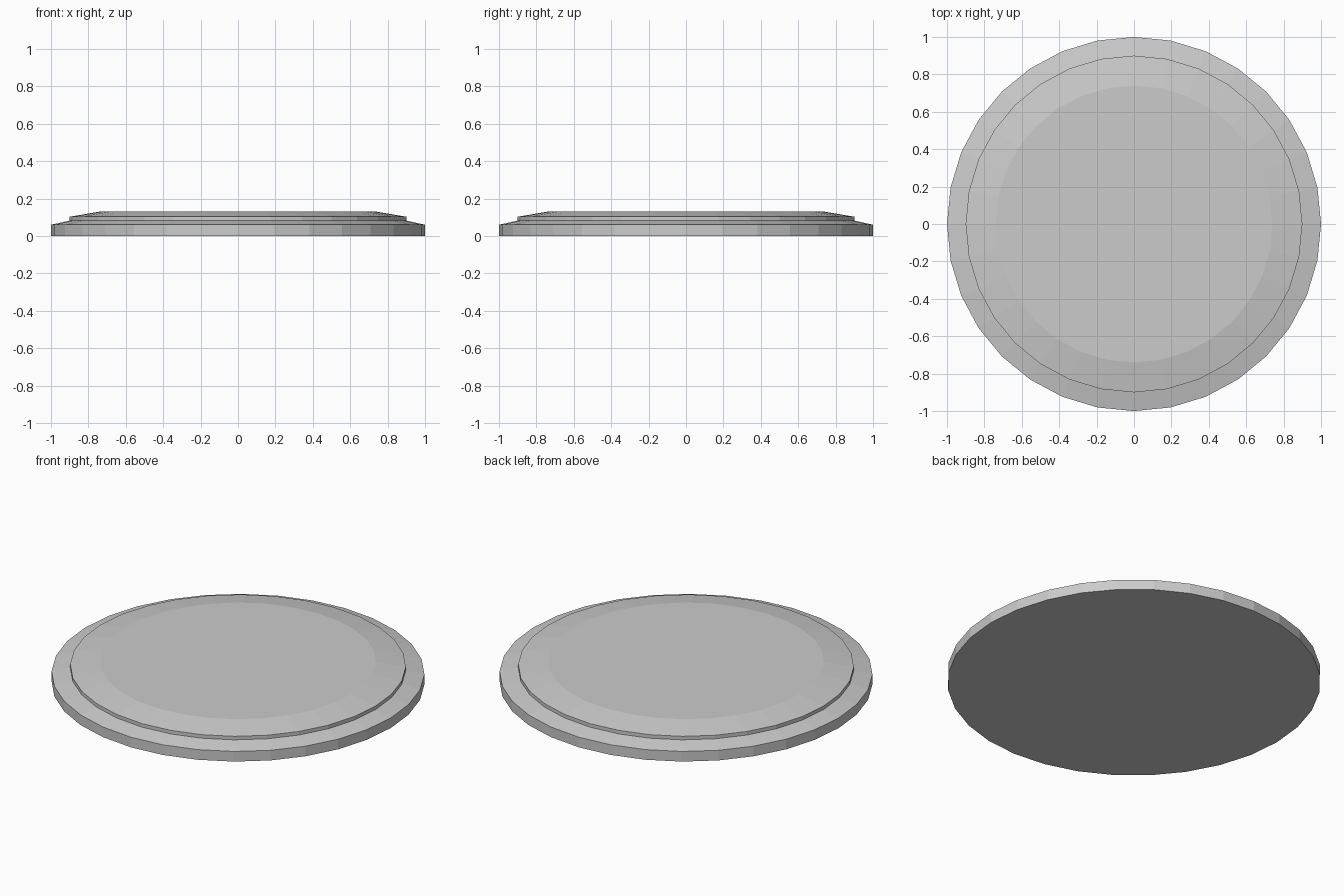
import bpy, bmesh
from math import cos, sin, tau

if "Cube" in bpy.data.objects:
    bpy.data.objects.remove(bpy.data.objects["Cube"])

SIDES = 32


def lathe(name, profile):
    """Closed turned solid from (radius, height) points, bottom to top."""
    bm = bmesh.new()
    rings = [[bm.verts.new((r * cos(tau * i / SIDES), r * sin(tau * i / SIDES), z))
              for i in range(SIDES)] for r, z in profile]
    for low, high in zip(rings, rings[1:]):
        for i in range(SIDES):
            j = (i + 1) % SIDES
            bm.faces.new((low[i], low[j], high[j], high[i]))
    bm.faces.new(rings[0][::-1])
    bm.faces.new(rings[-1])
    mesh = bpy.data.meshes.new(name)
    bm.to_mesh(mesh)
    bm.free()
    obj = bpy.data.objects.new(name, mesh)
    bpy.context.collection.objects.link(obj)
    return obj


# One stepped disc: base wall, sloped rim, short riser, shallow bevel, flat top
lathe("stepped_base_disc", [(1.0, 0.0), (1.0, 0.06), (0.9, 0.082),
                            (0.9, 0.103), (0.74, 0.13)])
